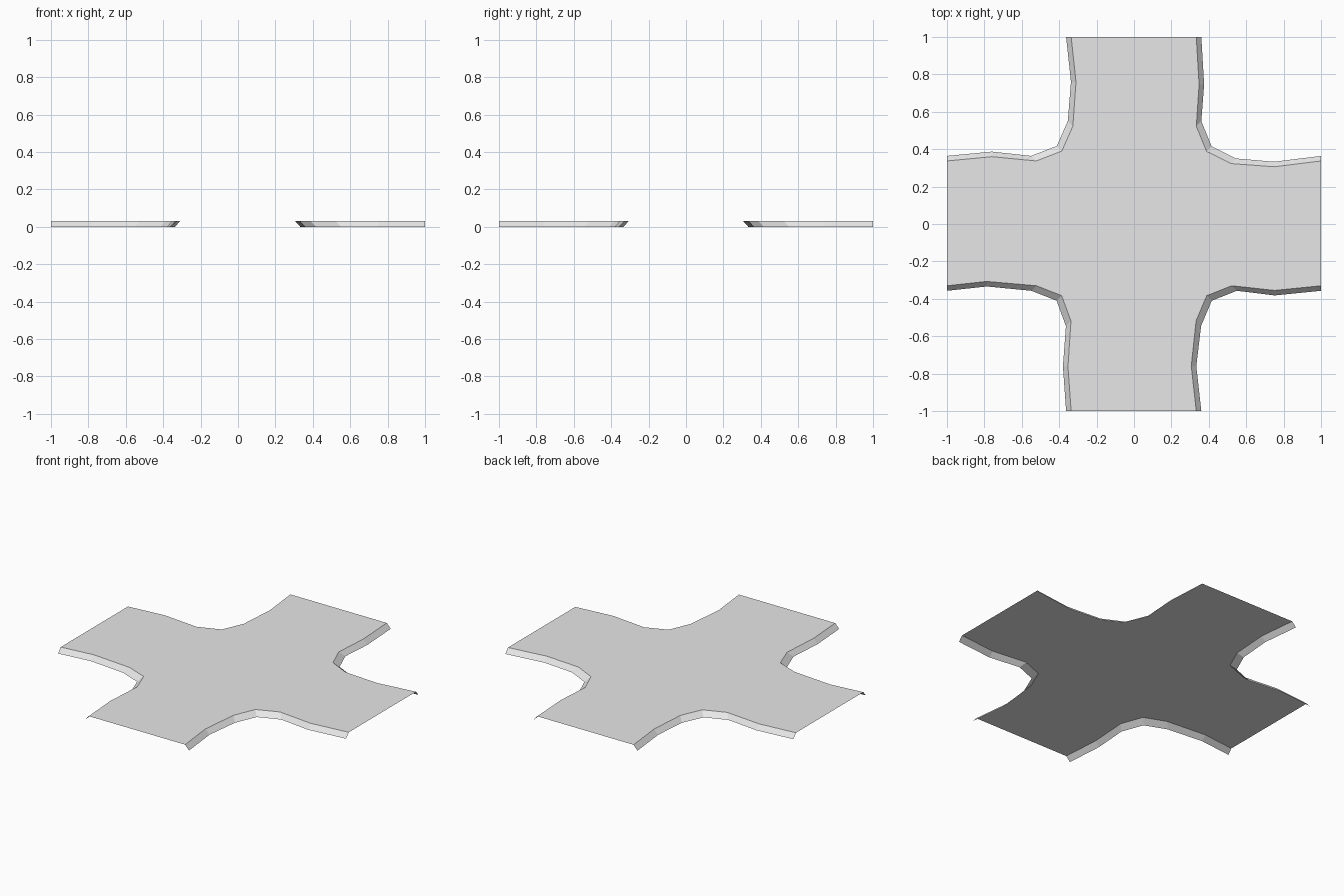
import bpy

if "Cube" in bpy.data.objects:
    bpy.data.objects.remove(bpy.data.objects["Cube"], do_unlink=True)

HEIGHT = 0.03   # thickness of the slab
BEVEL = 0.027   # how far the skirt flares outwards

grey = bpy.data.materials.new("light_grey")
grey.use_nodes = True
colour = (0.8, 0.8, 0.8, 1)
grey.diffuse_color = colour
grey.node_tree.nodes["Principled BSDF"].inputs["Base Color"].default_value = colour

# Ground outline of each inner corner, from the y arm's end to the x arm's end,
# as distances from the centre lines, keyed by the corner's quadrant
corners = {
    (1, 1): [(.36, 1), (.375, .745), (.36, .55), (.415, .415), (.547, .35), (.75, .333), (1, .364)],
    (-1, 1): [(.363, 1), (.337, .76), (.354, .55), (.413, .417), (.55, .364), (.76, .387), (1, .364)],
    (-1, -1): [(.363, 1), (.38, .762), (.364, .546), (.414, .41), (.549, .357), (.787, .334), (1, .357)],
    (1, -1): [(.36, 1), (.333, .76), (.359, .544), (.416, .41), (.55, .357), (.752, .382), (1, .357)],
}


def build(name, verts, faces):
    mesh = bpy.data.meshes.new(name)
    mesh.from_pydata(verts, [], faces)
    mesh.materials.append(grey)
    obj = bpy.data.objects.new(name, mesh)
    bpy.context.collection.objects.link(obj)
    return obj


# Sloping skirt along each corner, collecting the outline of the top
top_outline = []
for (sx, sy), points in corners.items():
    low, high = [], []
    for i, (x, y) in enumerate(points):
        low.append((sx * x, sy * y, 0))
        dx = BEVEL if i <= 4 else 0
        dy = BEVEL if i >= 2 else 0
        high.append((sx * (x - dx), sy * (y - dy), HEIGHT))
    # Run every corner anticlockwise round the crossing
    if sx * sy > 0:
        low.reverse()
        high.reverse()
    n = len(low)
    faces = [(i, i + 1, n + i + 1, n + i) for i in range(n - 1)]
    side = ("back" if sy > 0 else "front") + ("_left" if sx > 0 else "_right")
    build(side + "_skirt", low + high, faces)
    top_outline += high

# Flat top of the crossing, open underneath and at the four ends
build("crossing_top", top_outline, [tuple(range(len(top_outline)))])
